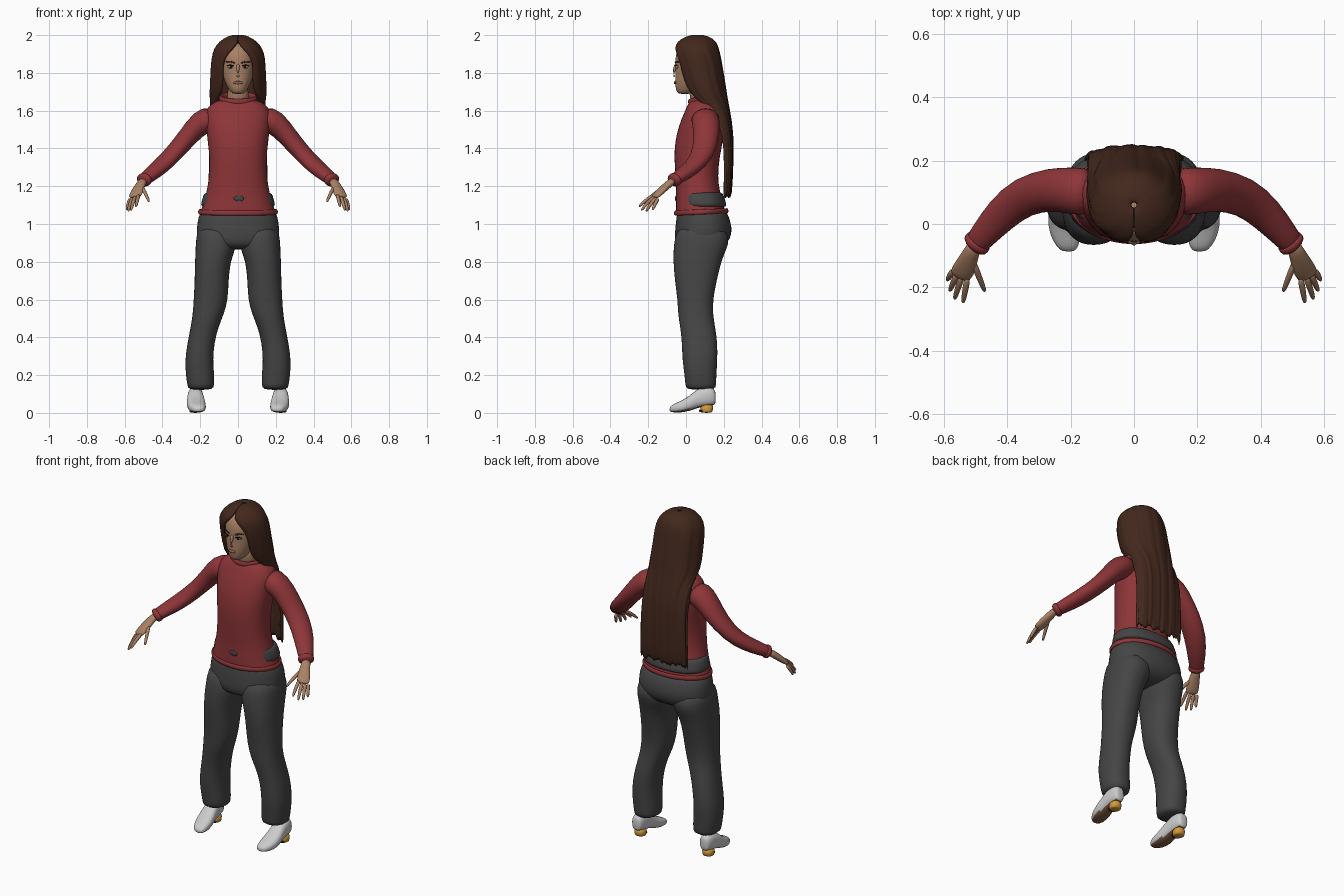
import bpy, bmesh, math, random
from mathutils import Vector

random.seed(4)
cube = bpy.data.objects.get("Cube")
if cube:
    bpy.data.objects.remove(cube, do_unlink=True)


def material(name, r, g, b):
    m = bpy.data.materials.new(name)
    m.use_nodes = True
    m.diffuse_color = (r, g, b, 1)
    m.node_tree.nodes["Principled BSDF"].inputs["Base Color"].default_value = (r, g, b, 1)
    return m


red = material("sweater red", .27, .036, .04)
grey = material("trouser grey", .06, .06, .062)
brown = material("hair brown", .056, .021, .012)
skin = material("skin", .4, .22, .13)
white = material("shoe white", .6, .6, .6)
gold = material("heel gold", .65, .33, .04)
sole = material("sole brown", .2, .1, .055)
dark = material("eye dark", .012, .01, .01)
eye_white = material("eye white", .5, .46, .42)
lip = material("lip", .28, .12, .085)


def skin_rings(name, rings, mat, mirror=False, level=1, closed=True, loop=False, thick=0):
    """Join rings of points into one smooth surface."""
    bm = bmesh.new()
    rows = [[bm.verts.new(p) for p in ring] for ring in rings]
    count = len(rows[0])
    pairs = list(zip(rows, rows[1:]))
    if loop:
        pairs.append((rows[-1], rows[0]))
    for a, b in pairs:
        for i in range(count if closed else count - 1):
            j = (i + 1) % count
            bm.faces.new((a[i], a[j], b[j], b[i]))
    if closed and not loop:
        bm.faces.new(rows[0])
        bm.faces.new(rows[-1])
    bmesh.ops.recalc_face_normals(bm, faces=bm.faces)
    mesh = bpy.data.meshes.new(name)
    bm.to_mesh(mesh)
    bm.free()
    mesh.materials.append(mat)
    for p in mesh.polygons:
        p.use_smooth = True
    ob = bpy.data.objects.new(name, mesh)
    bpy.context.collection.objects.link(ob)
    if mirror:
        ob.modifiers.new("Mirror", "MIRROR").use_mirror_merge = False
    if thick:
        s = ob.modifiers.new("Thickness", "SOLIDIFY")
        s.thickness, s.offset = thick, 0
    if level:
        sub = ob.modifiers.new("Smooth", "SUBSURF")
        sub.levels = sub.render_levels = level
    return ob


def oval(centre, u, v, n=24, power=1.0):
    pts = []
    for i in range(n):
        a = math.tau * i / n
        c, s = math.cos(a), math.sin(a)
        c = math.copysign(abs(c) ** power, c)
        s = math.copysign(abs(s) ** power, s)
        pts.append(Vector(centre) + Vector(u) * c + Vector(v) * s)
    return pts


def stack(name, levels, mat, power=.88, **kw):
    """Levels are height, x limits, y limits."""
    rings = [oval(((x0 + x1) / 2, (y0 + y1) / 2, z), ((x1 - x0) / 2, 0, 0),
                  (0, (y1 - y0) / 2, 0), power=power) for z, x0, x1, y0, y1 in levels]
    return skin_rings(name, rings, mat, **kw)


def body(name, levels, mat, **kw):
    return stack(name, [(z, -w, w, f, b) for z, w, f, b in levels], mat, **kw)


def limb(name, path, mat, n=16, **kw):
    """Path points are x, y, z, level radius, upright radius."""
    pts = [Vector(p[:3]) for p in path]
    rings = []
    for i, p in enumerate(path):
        t = (pts[min(i + 1, len(pts) - 1)] - pts[max(i - 1, 0)]).normalized()
        side = t.cross(Vector((0, 0, 1))).normalized()
        rings.append(oval(pts[i], side * p[3], side.cross(t) * p[4], n))
    return skin_rings(name, rings, mat, **kw)


def ball(name, at, size, mat, mirror=False):
    rings = []
    for i in range(1, 8):
        a = math.pi * i / 8
        s = math.sin(a)
        rings.append(oval((at[0], at[1], at[2] + size[2] * math.cos(a)),
                          (size[0] * s, 0, 0), (0, size[1] * s, 0), 12))
    return skin_rings(name, rings, mat, mirror=mirror)


# Sweater
body("sweater_body", [
    (1.04, .203, -.052, .21), (1.05, .205, -.055, .212), (1.1, .187, -.055, .2),
    (1.17, .167, -.052, .18), (1.25, .153, -.057, .168), (1.35, .152, -.063, .178),
    (1.43, .16, -.06, .195), (1.52, .172, -.04, .203), (1.59, .178, -.01, .197),
    (1.635, .15, .01, .185), (1.665, .088, .025, .165)], red)
limb("sleeves", [
    (.12, .1, 1.565, .08, .075), (.2, .105, 1.54, .075, .066), (.26, .11, 1.468, .07, .055),
    (.35, .09, 1.362, .065, .046), (.42, .03, 1.295, .057, .042),
    (.48, -.04, 1.248, .043, .035), (.512, -.08, 1.222, .038, .03)], red, mirror=True)
limb("sleeve_cuffs", [(.486, -.048, 1.243, .044, .037), (.495, -.06, 1.235, .046, .039),
                      (.508, -.075, 1.225, .043, .035)], red, mirror=True)


# Collar and hem follow ovals around the body
def band(name, w, front, back, z_front, z_back, height, mat):
    rings = []
    for i in range(32):
        a = math.tau * i / 32
        out = Vector((math.sin(a), -math.cos(a), 0))
        mid = (z_front + z_back) / 2 + math.cos(a) * (z_front - z_back) / 2
        p = Vector((w * out.x, (front + back) / 2 + (back - front) / 2 * out.y, mid))
        rings.append(oval(p, out * .008, (0, 0, height / 2), 8))
    return skin_rings(name, rings, mat, loop=True)


band("collar", .094, .018, .17, 1.647, 1.685, .034, red)
band("hem", .205, -.057, .218, 1.058, 1.07, .03, red)

# Trousers
body("hips", [(1.09, .19, -.045, .205), (1.04, .212, -.05, .228), (.98, .22, -.058, .246),
              (.92, .222, -.062, .238), (.88, .19, -.05, .2), (.865, .12, 0, .14)], grey)
stack("trouser_legs", [
    (1.0, .02, .21, -.04, .2), (.92, .005, .223, -.062, .235), (.86, .015, .226, -.067, .212),
    (.8, .04, .228, -.068, .187), (.7, .05, .23, -.06, .163), (.6, .052, .235, -.045, .143),
    (.52, .075, .24, -.043, .143), (.45, .105, .252, -.03, .156), (.37, .125, .268, -.022, .167),
    (.28, .133, .281, -.02, .167), (.2, .125, .277, -.008, .161), (.15, .125, .268, -.004, .16),
    (.12, .13, .266, 0, .158)], grey, mirror=True)
body("waistband", [(1.085, .196, -.04, .214), (1.1, .199, -.041, .216), (1.135, .19, -.041, .206),
                   (1.16, .182, -.038, .198), (1.172, .165, -.035, .18)], grey)
ball("waist_front_patch", (.005, -.052, 1.135), (.028, .007, .016), grey)

# Shoes
feet = [(-.088, .207, .018, .008, .028), (-.072, .21, .036, .003, .045),
        (-.03, .218, .05, 0, .062), (.02, .223, .05, .01, .09), (.06, .225, .043, .026, .13),
        (.11, .226, .041, .035, .14), (.15, .226, .032, .04, .13), (.157, .226, .02, .05, .11)]
shoes = skin_rings("shoes", [oval((x, y, (lo + hi) / 2), (w, 0, 0), (0, 0, (hi - lo) / 2), 20, .8)
                             for y, x, w, lo, hi in feet], white, mirror=True)
shoes.data.materials.append(sole)
for face in shoes.data.polygons:
    if face.normal.z < -.75:
        face.material_index = 1
stack("shoe_heels", [(0, .196, .256, .08, .138), (.008, .195, .257, .078, .14),
                     (.05, .19, .262, .07, .152)], gold, mirror=True)
stack("heel_tips", [(.001, .2, .252, .07, .1), (.02, .2, .252, .066, .1)], dark, mirror=True)

# Hands
limb("palms", [(.5, -.065, 1.232, .026, .02), (.514, -.09, 1.213, .025, .02),
               (.53, -.13, 1.178, .036, .019), (.546, -.158, 1.15, .036, .015),
               (.552, -.17, 1.14, .03, .01)], skin, mirror=True)
digits = {"index": ((.525, -.165, 1.155), (.54, -.25, 1.09)),
          "middle": ((.543, -.163, 1.147), (.567, -.238, 1.07)),
          "ring": ((.558, -.156, 1.14), (.582, -.212, 1.065)),
          "little": ((.57, -.145, 1.135), (.59, -.178, 1.072)),
          "thumb": ((.51, -.115, 1.195), (.47, -.215, 1.115))}
for name, (base, tip) in digits.items():
    a, b = Vector(base), Vector(tip)
    path = []
    for t, r in ((0, .011), (.4, .011), (.8, .009), (1, .006)):
        p = a.lerp(b, t) + Vector((0, 0, .008 * math.sin(math.pi * t)))
        path.append((*p, r, r))
    limb(name + "_fingers", path, skin, n=8, mirror=True)

# Head and neck
body("neck", [(1.62, .065, .03, .15), (1.67, .056, .02, .13), (1.75, .055, .01, .12)],
     skin, power=1)
body("head", [(1.688, .024, -.036, .02), (1.698, .04, -.05, .05), (1.73, .06, -.058, .09),
              (1.77, .077, -.058, .12), (1.81, .086, -.057, .135), (1.85, .09, -.058, .14),
              (1.9, .09, -.056, .14), (1.94, .075, -.035, .12), (1.96, .04, 0, .09)],
     skin, power=.95)
limb("nose", [(0, -.052, 1.85, .008, .008), (0, -.06, 1.82, .011, .011),
              (0, -.067, 1.792, .017, .014), (0, -.06, 1.778, .015, .008)], skin, n=10)
ball("lips", (0, -.057, 1.748), (.026, .008, .009), lip)
ball("eyes", (.038, -.047, 1.832), (.018, .008, .009), eye_white, True)
ball("pupils", (.038, -.052, 1.833), (.009, .005, .008), dark, True)
limb("upper_lids", [(.018, -.056, 1.836, .003, .003), (.038, -.056, 1.843, .004, .003),
                    (.06, -.044, 1.838, .003, .003)], dark, n=8, mirror=True)
limb("eyebrows", [(.014, -.058, 1.85, .004, .005), (.04, -.054, 1.862, .004, .006),
                  (.068, -.034, 1.858, .003, .003)], brown, n=8, mirror=True)

# Hair, a sheet of arcs open at the face: height, width, middle, depth, half angle
arcs = [(1.996, .006, .06, .006, 180), (1.988, .05, .06, .055, 180), (1.96, .095, .055, .1, 180),
        (1.925, .122, .052, .112, 167), (1.88, .133, .057, .118, 145),
        (1.8, .136, .073, .115, 143), (1.73, .14, .092, .108, 146),
        (1.67, .142, .11, .098, 135), (1.61, .14, .155, .065, 100), (1.48, .142, .2, .043, 92),
        (1.3, .148, .203, .036, 90), (1.14, .154, .198, .034, 90)]
columns = 48
strand = [random.uniform(-1, 1) for _ in range(columns + 1)]
sheet = []
for row, (z, w, mid, depth, half) in enumerate(arcs):
    ring = []
    for i in range(columns + 1):
        a = math.radians(half) * (2 * i / columns - 1)
        grow = .004 * strand[i] * min(row / 4, 1)
        s = math.sin(a)
        flat = .8 if row > 7 else 1
        y = mid + math.copysign(abs(math.cos(a)) ** flat, math.cos(a)) * (depth + grow)
        drop = .016 * strand[-i] if row == len(arcs) - 1 else 0
        ring.append((s * (w + grow), y, z + drop))
    sheet.append(ring)
skin_rings("long_hair", sheet, brown, closed=False, thick=.018)
